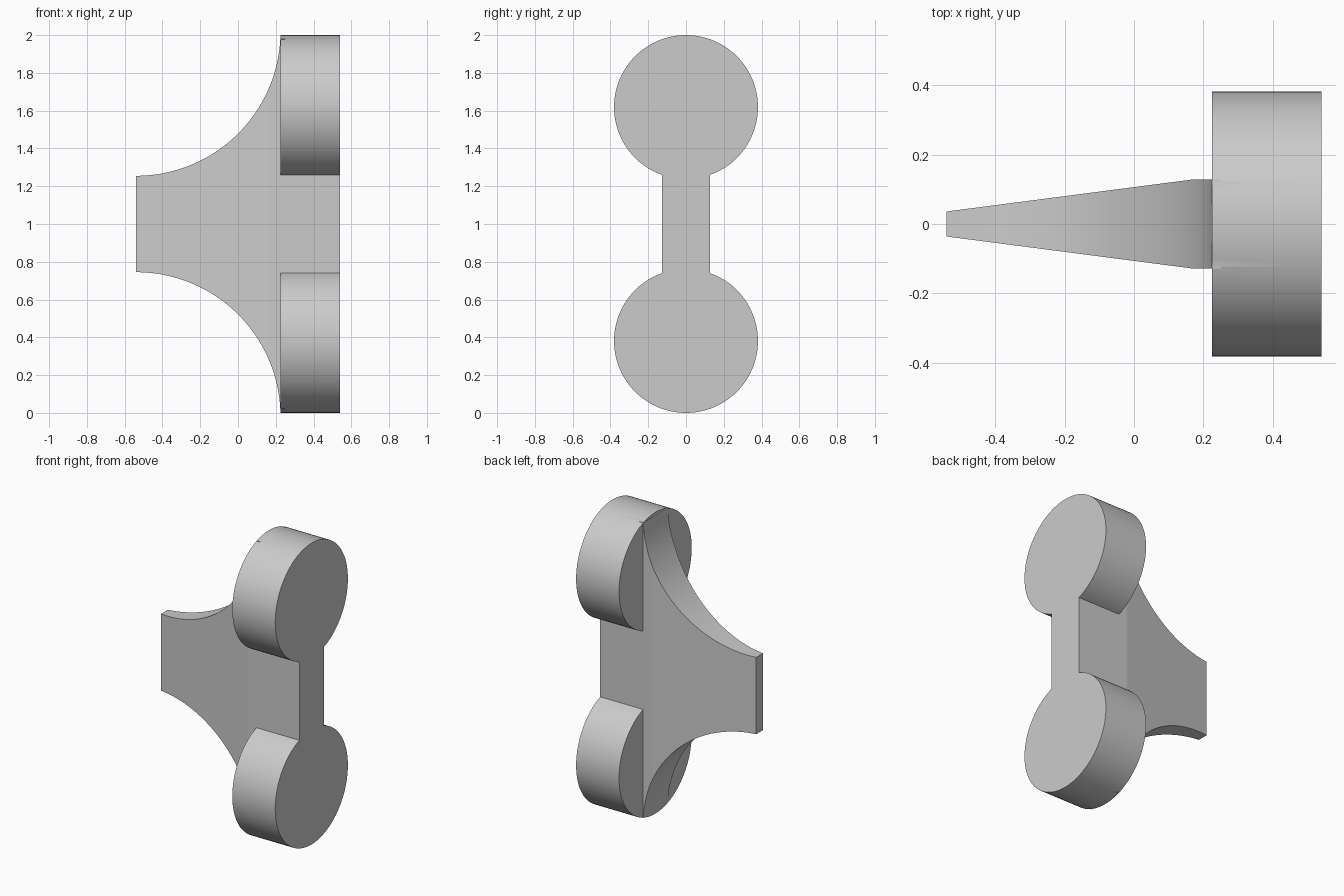
import bpy, bmesh, math
from mathutils import Matrix

cube = bpy.data.objects.get("Cube")
if cube:
    bpy.data.objects.remove(cube, do_unlink=True)

# Single plain grey
grey = bpy.data.materials.new("plain grey")
grey.use_nodes = True
colour = (0.6, 0.6, 0.6, 1)
grey.diffuse_color = colour
grey.node_tree.nodes["Principled BSDF"].inputs["Base Color"].default_value = colour

BACK, FACE, FRONT = -0.54, 0.225, 0.54   # tail end, pad inner face, pad outer face
PAD_R, PAD_OFFSET = 0.381, 0.619
WEB_HALF = 0.128


def add_object(name, bm):
    bmesh.ops.recalc_face_normals(bm, faces=bm.faces)
    mesh = bpy.data.meshes.new(name)
    bm.to_mesh(mesh)
    bm.free()
    mesh.materials.append(grey)
    obj = bpy.data.objects.new(name, mesh)
    bpy.context.collection.objects.link(obj)
    return obj


def half_width(x):
    return min(WEB_HALF, 0.036 + (x - BACK) * 0.13)


# Tapered web: rectangular sections lofted along x under a concave quarter arc
radius = FACE - BACK
steps = 40
sections = []
for i in range(steps + 1):
    a = math.radians(87) * i / steps
    x = BACK + radius * math.sin(a)
    sections.append((x, 1.02 - radius * math.cos(a)))
sections += [(0.25, sections[-1][1]), (0.25, 0.3), (FRONT, 0.3)]

bm = bmesh.new()
rings = []
for x, h in sections:
    t = half_width(x)
    rings.append([bm.verts.new((x, y, 1 + z))
                  for y, z in ((-t, -h), (t, -h), (t, h), (-t, h))])
for a, b in zip(rings, rings[1:]):
    for k in range(4):
        n = (k + 1) % 4
        if (a[k].co - b[k].co).length > 1e-5:
            bm.faces.new((a[k], a[n], b[n], b[k]))
bm.faces.new(rings[0])
bm.faces.new(rings[-1])
body = add_object("web_with_round_pads", bm)

# Two round pads, joined cleanly to the web
for name, side in (("upper_pad", 1), ("lower_pad", -1)):
    bm = bmesh.new()
    place = (Matrix.Translation(((FACE + FRONT) / 2, 0, 1 + side * PAD_OFFSET))
             @ Matrix.Rotation(math.pi / 2, 4, 'Y'))
    bmesh.ops.create_cone(bm, cap_ends=True, segments=96, radius1=PAD_R,
                          radius2=PAD_R, depth=FRONT - FACE, matrix=place)
    pad = add_object(name, bm)
    bpy.context.view_layer.objects.active = body
    union = body.modifiers.new("join " + name, 'BOOLEAN')
    union.operation = 'UNION'
    union.solver = 'EXACT'
    union.object = pad
    bpy.ops.object.modifier_apply(modifier=union.name)
    bpy.data.objects.remove(pad, do_unlink=True)

# Smooth curved surfaces, crisp edges
bpy.ops.object.select_all(action='DESELECT')
body.select_set(True)
bpy.context.view_layer.objects.active = body
bpy.ops.object.shade_smooth_by_angle(angle=math.radians(25))
